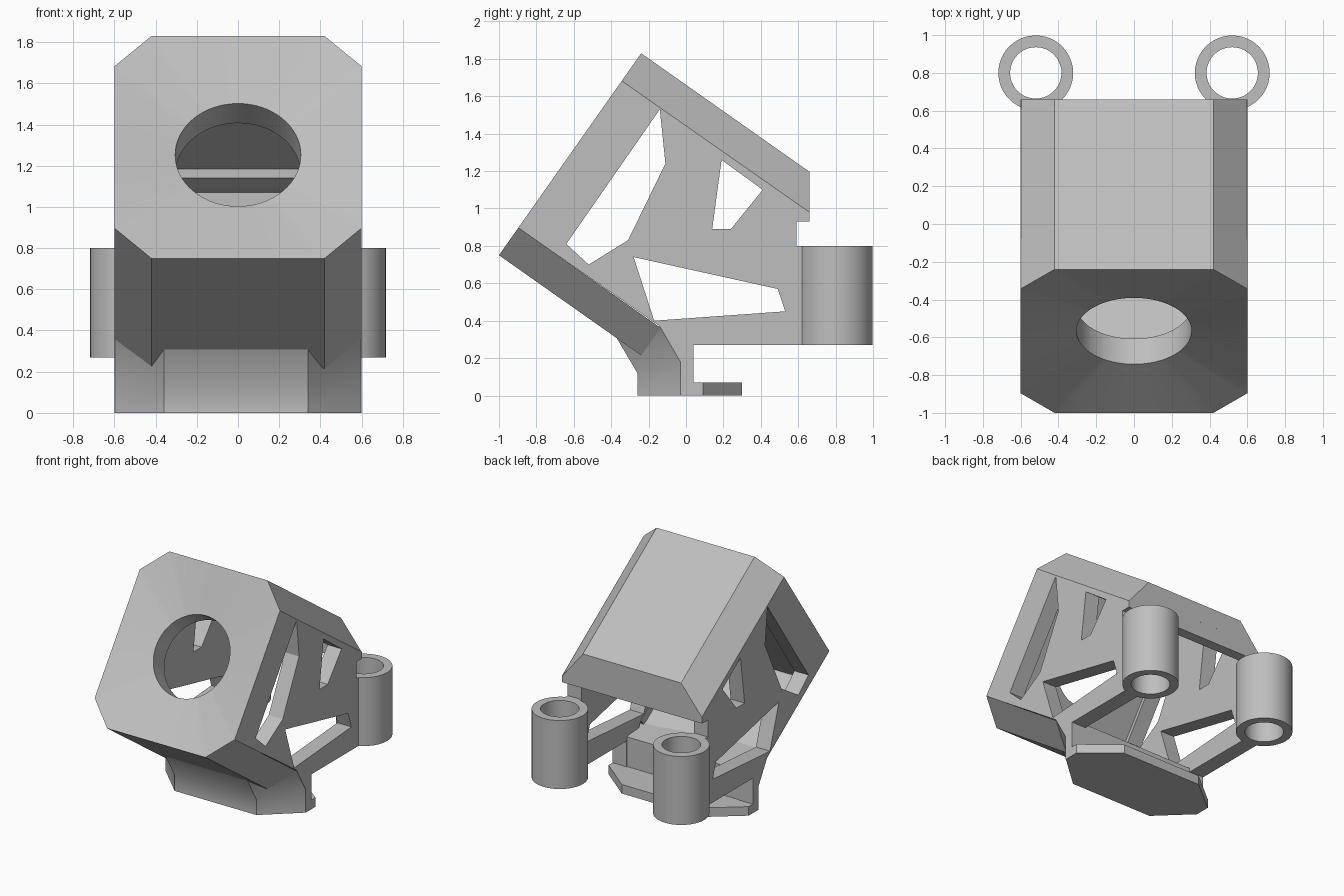
import bpy, bmesh, math

cube = bpy.data.objects.get("Cube")
if cube:
    bpy.data.objects.remove(cube, do_unlink=True)

grey = bpy.data.materials.new("plain_grey")
grey.use_nodes = True
grey.diffuse_color = (0.52, 0.52, 0.52, 1)
grey.node_tree.nodes["Principled BSDF"].inputs["Base Color"].default_value = (0.52, 0.52, 0.52, 1)


def tilt(u, v):
    """Housing frame (u up the front face, v back from it) to (y, z)."""
    return (-1 + 0.576 * u + 0.818 * v, 0.75 + 0.818 * u - 0.576 * v)


def loft(name, rings, cyclic=False):
    """Skin equal-length rings; cap the ends or close round to the first."""
    bm = bmesh.new()
    vs = [[bm.verts.new(p) for p in ring] for ring in rings]
    n = len(vs[0])
    pairs = list(zip(vs, vs[1:])) + ([(vs[-1], vs[0])] if cyclic else [])
    for a, b in pairs:
        for i in range(n):
            j = (i + 1) % n
            bm.faces.new((a[i], a[j], b[j], b[i]))
    if not cyclic:
        bm.faces.new(vs[0])
        bm.faces.new(vs[-1])
    bmesh.ops.recalc_face_normals(bm, faces=bm.faces)
    mesh = bpy.data.meshes.new(name)
    bm.to_mesh(mesh)
    bm.free()
    mesh.materials.append(grey)
    ob = bpy.data.objects.new(name, mesh)
    bpy.context.collection.objects.link(ob)
    return ob


def side_prism(name, profile, x0, x1):
    return loft(name, [[(x, y, z) for y, z in profile] for x in (x0, x1)])


def smooth(ob):
    bpy.ops.object.select_all(action='DESELECT')
    ob.select_set(True)
    bpy.context.view_layer.objects.active = ob
    bpy.ops.object.shade_smooth_by_angle(angle=math.radians(35))


# Housing: half width, half height, corner cut, wall thickness
W, H, C, T = 0.6, 0.66, 0.18, 0.12
FRONT = 0.23

# Dished octagonal front plate with a round opening
corners = [(W, H - C), (W - C, H)]
angles = [2 * math.pi * i / 64 for i in range(64)]
for cx, cy in corners:
    angles += [math.atan2(sy * cy, sx * cx) % (2 * math.pi) for sx in (1, -1) for sy in (1, -1)]
angles.sort()


def edge_radius(a):
    c, s = abs(math.cos(a)), abs(math.sin(a))
    return min(W / max(c, 1e-6), H / max(s, 1e-6), (W + H - C) / (c + s))


def plate_ring(radius, depth):
    return [(radius(a) * math.cos(a), *tilt(H + radius(a) * math.sin(a), depth)) for a in angles]


def hole(a):
    return 0.305


smooth(loft("front_plate", [plate_ring(edge_radius, 0), plate_ring(hole, 0.065),
                            plate_ring(hole, FRONT), plate_ring(edge_radius, FRONT)], True))

# Roof and floor slabs with cut corners; the roof ends on a vertical plane
inner = W - T


def slab(name, profile, end):
    loft(name, [[(x, *tilt(u, FRONT)) for x, u in profile],
                [(x, *tilt(u, end(u))) for x, u in profile]])


top = 2 * H
half = [(W - C, 0), (W, C), (inner, C), (inner, T)]
section = half + [(-x, u) for x, u in reversed(half)]
slab("roof", [(x, top - u) for x, u in section], lambda u: (1.66 - 0.576 * u) / 0.818)
slab("floor", section, lambda u: 0.93)

# Stepped lip under the rear end of the roof
side_prism("rear_lip", [(0.47, 1.2), (0.47, 1.14), (0.54, 1.09), (0.58, 1.07), (0.58, 0.93),
                        (0.659, 0.93), (0.659, 1.06)], -inner, inner)

# Side walls with three windows each
wall = [tilt(C, FRONT - 0.05), tilt(top - C, FRONT - 0.05), (0.66, 0.98), (0.66, 0.93), (0.59, 0.93),
        (0.59, 0.8), (0.63, 0.8), (0.63, 0.27), (0.04, 0.27), (0.04, 0), (-0.03, 0),
        (-0.03, 0.18), (-0.14, 0.37)]
windows = [
    [(-0.64, 0.81), (-0.14, 1.53), (-0.11, 1.24), (-0.31, 0.83), (-0.52, 0.7)],
    [(0.19, 1.26), (0.41, 1.1), (0.24, 0.89), (0.14, 0.89)],
    [(-0.28, 0.74), (0.49, 0.57), (0.53, 0.45), (-0.17, 0.4)],
]
for side, s in (("left", 1), ("right", -1)):
    panel = side_prism(side + "_wall", wall, s * inner, s * W)
    bpy.context.view_layer.objects.active = panel
    for shape in windows:
        cutter = side_prism("window_cutter", shape, s * 0.3, s * 0.8)
        cutter.hide_render = True
        mod = panel.modifiers.new("window", 'BOOLEAN')
        mod.operation, mod.solver, mod.object = 'DIFFERENCE', 'EXACT', cutter
        bpy.ops.object.modifier_apply(modifier=mod.name)
        bpy.data.objects.remove(cutter, do_unlink=True)

    # Upright mounting tube behind the wall
    def circle(r, z):
        return [(s * 0.52 + r * math.cos(a), 0.8 + r * math.sin(a), z)
                for a in (2 * math.pi * i / 48 for i in range(48))]
    smooth(loft(side + "_tube", [circle(0.198, 0.27), circle(0.198, 0.8),
                                 circle(0.136, 0.8), circle(0.136, 0.27)], True))

# Foot that leans forward to meet the floor
E = W - 0.002


def foot_ring(front, flank, back):
    (fy, fz), (sy, sz), (by, bz) = front, flank, back
    return [(-0.36, fy, fz), (0.34, fy, fz), (E, sy, sz), (E, by, bz), (-E, by, bz), (-E, sy, sz)]


smooth(loft("foot", [foot_ring((-0.26, 0), (-0.03, 0), (0.035, 0)),
                     foot_ring((-0.26, 0.12), (-0.03, 0.18), (0.035, 0.18)),
                     foot_ring((-0.39, 0.34), (-0.14, 0.37), (0.035, 0.3))]))

# Thin base plate with cut rear corners
base = [(-W, 0), (W, 0), (W, 0.09), (0.34, 0.3), (-0.34, 0.3), (-W, 0.09)]
loft("base_plate", [[(x, y, z) for x, y in base] for z in (0, 0.07)])
